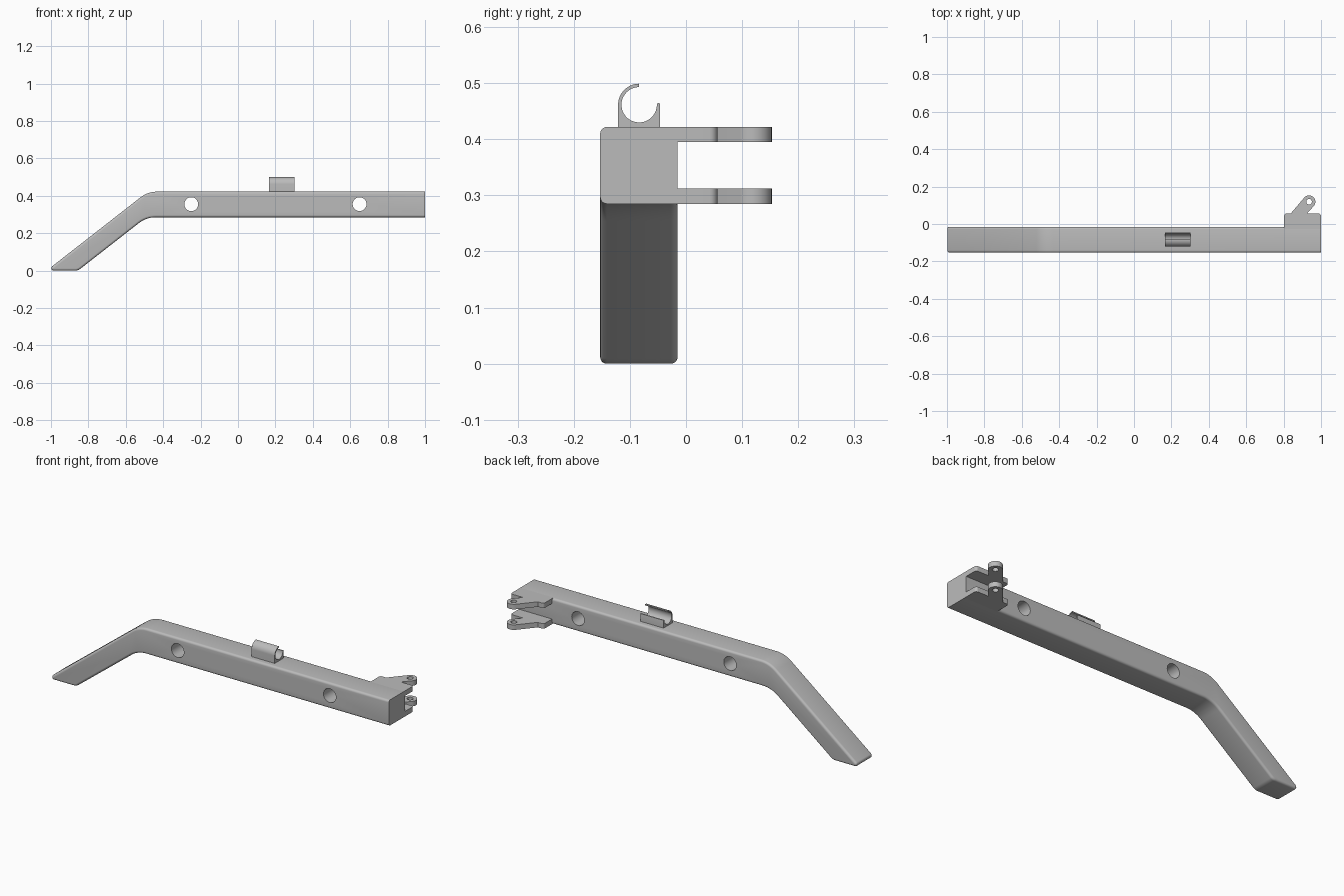
import bpy, bmesh
from math import radians, cos, sin
from mathutils import Vector, Matrix

default = bpy.data.objects.get("Cube")
if default:
    bpy.data.objects.remove(default, do_unlink=True)

grey = bpy.data.materials.new("plain grey")
grey.use_nodes = True
colour = (0.5, 0.5, 0.5, 1)
grey.diffuse_color = colour
grey.node_tree.nodes["Principled BSDF"].inputs["Base Color"].default_value = colour

# Maps a 2D profile point and a depth to 3D for each extrusion axis
PLACE = {
    "x": lambda a, b, d: (d, a, b),
    "y": lambda a, b, d: (a, d, b),
    "z": lambda a, b, d: (a, b, d),
}


def arc(cx, cy, r, start, end, n):
    angles = [radians(start + (end - start) * i / n) for i in range(n + 1)]
    return [(cx + r * cos(t), cy + r * sin(t)) for t in angles]


def rounded(corners, n=8):
    """Polygon whose (x, y, tangent length) corners are rounded by tangent arcs."""
    out = []
    for i, (x, y, t) in enumerate(corners):
        p = Vector((x, y))
        if not t:
            out.append((x, y))
            continue
        u = (Vector(corners[i - 1][:2]) - p).normalized()
        v = (Vector(corners[(i + 1) % len(corners)][:2]) - p).normalized()
        half = u.angle(v) / 2
        r = t * sin(half) / cos(half)
        centre = p + (u + v).normalized() * (t / cos(half))
        a, b = p + u * t - centre, p + v * t - centre
        turn = a.angle_signed(b)
        for k in range(n + 1):
            w = Matrix.Rotation(-turn * k / n, 2) @ a
            out.append(tuple(centre + w.normalized() * r))
    return out


def prism(name, profile, axis, lo, hi, edge_round=0.0):
    """Extrude a profile; edge_round rounds the rims, save at the square x = 1 end."""
    bm = bmesh.new()
    place = PLACE[axis]
    face = bm.faces.new([bm.verts.new(place(a, b, lo)) for a, b in profile])
    new = bmesh.ops.extrude_face_region(bm, geom=[face])["geom"]
    shift = Vector(place(0, 0, hi - lo))
    bmesh.ops.translate(bm, vec=shift, verts=[g for g in new if isinstance(g, bmesh.types.BMVert)])
    bmesh.ops.recalc_face_normals(bm, faces=bm.faces)
    if edge_round:
        rim = [e for e in bm.edges
               if abs(e.verts[0].co.y - e.verts[1].co.y) < 1e-5
               and min(v.co.x for v in e.verts) < 0.999]
        bmesh.ops.bevel(bm, geom=rim, offset=edge_round, segments=5, profile=0.5,
                        affect="EDGES", clamp_overlap=False)
    mesh = bpy.data.meshes.new(name)
    bm.to_mesh(mesh)
    bm.free()
    mesh.materials.append(grey)
    obj = bpy.data.objects.new(name, mesh)
    bpy.context.collection.objects.link(obj)
    return obj


def activate(obj):
    bpy.ops.object.select_all(action="DESELECT")
    obj.select_set(True)
    bpy.context.view_layer.objects.active = obj


def drill(obj, a, b, r, axis, lo, hi):
    cutter = prism("hole_cutter", arc(a, b, r, 0, 348.75, 31), axis, lo, hi)
    cutter.hide_render = True
    mod = obj.modifiers.new("hole", "BOOLEAN")
    mod.operation, mod.solver, mod.object = "DIFFERENCE", "EXACT", cutter
    activate(obj)
    bpy.ops.object.modifier_apply(modifier=mod.name)
    bpy.data.objects.remove(cutter, do_unlink=True)


def smooth(obj):
    activate(obj)
    bpy.ops.object.shade_smooth_by_angle(angle=radians(30))


BOTTOM, TOP = 0.285, 0.422
FRONT, BACK = -0.153, -0.015
ROUND = 0.012

# Bent arm: straight beam with a sloping leg and a flat foot
arm = prism("arm", rounded([
    (1, BOTTOM, 0), (1, TOP, 0), (-0.482, TOP, 0.05),
    (-1.023, 0, 0.038), (-0.855, 0, 0.015), (-0.49, BOTTOM, 0.05),
]), "y", FRONT, BACK, ROUND)
for x in (-0.25, 0.65):
    drill(arm, x, 0.355, 0.037, "y", -0.3, 0.2)
smooth(arm)

# Pair of hinge lugs, each a flange with a slanted eye
EYE_X, EYE_Y, EYE_R, EDGE = 0.936, 0.119, 0.034, 0.056
root = BACK - ROUND
flange = rounded([(0.838, EDGE, 0), (0.803, EDGE, 0.012), (0.803, root, 0),
                  (1, root, 0), (1, EDGE, 0.014), (0.925, EDGE, 0)])
lug_profile = flange + arc(EYE_X, EYE_Y, EYE_R, -42, 138, 18)
for name, z in (("lower_lug", BOTTOM), ("upper_lug", TOP - 0.027)):
    lug = prism(name, lug_profile, "z", z, z + 0.027)
    drill(lug, EYE_X, EYE_Y, 0.015, "z", z - 0.1, z + 0.1)
    smooth(lug)

# Open clip on top of the beam
CY, CZ, R_OUT, R_IN = -0.0835, 0.4615, 0.0375, 0.0315
mid, lip = (R_OUT + R_IN) / 2, (R_OUT - R_IN) / 2
clip_profile = (
    [(CY - R_OUT, TOP - 0.004), (CY + R_OUT, TOP - 0.004)]
    + arc(CY + mid, CZ, lip, 0, 180, 6)
    + arc(CY, CZ, R_IN, -5, -270, 36)
    + arc(CY, CZ, R_OUT, 90, 180, 14)
)
smooth(prism("clip", clip_profile, "x", 0.165, 0.302))
